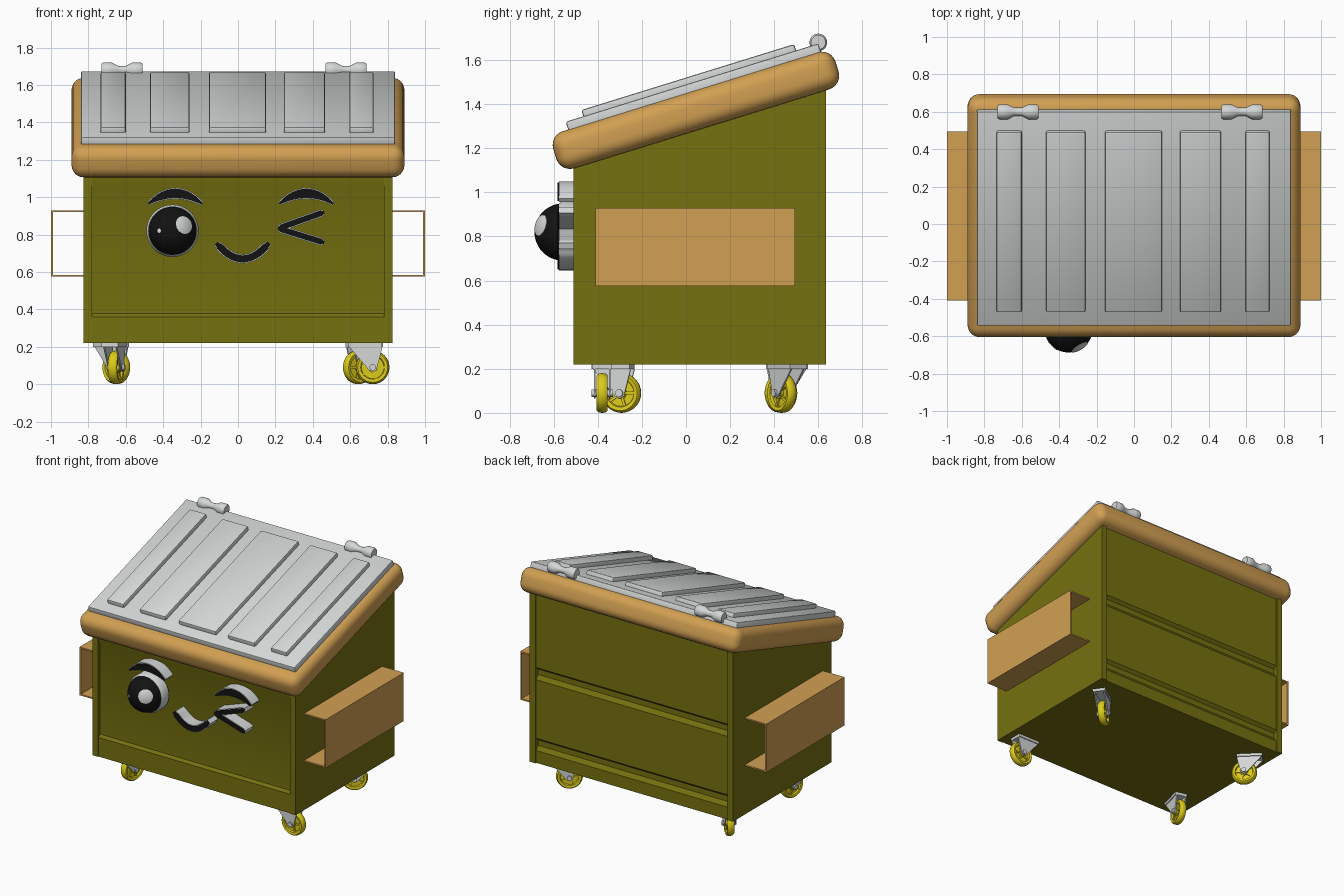
import bpy, bmesh, math
from mathutils import Matrix, Vector

cube = bpy.data.objects.get("Cube")
if cube:
    bpy.data.objects.remove(cube, do_unlink=True)


def material(name, rgb):
    m = bpy.data.materials.new(name)
    m.use_nodes = True
    m.diffuse_color = (*rgb, 1)
    m.node_tree.nodes["Principled BSDF"].inputs["Base Color"].default_value = (*rgb, 1)
    return m


OLIVE = material("olive_paint", (0.18, 0.165, 0.005))
TAN = material("tan_trim", (0.64, 0.35, 0.085))
GREY = material("light_grey", (0.66, 0.68, 0.68))
BLACK = material("black", (0.006, 0.006, 0.006))
YELLOW = material("wheel_yellow", (0.72, 0.6, 0.01))
WHITE = material("white", (0.9, 0.9, 0.9))
T = Matrix.Translation
R = Matrix.Rotation


def finish(name, bm, mat, matrix=Matrix()):
    bmesh.ops.remove_doubles(bm, verts=bm.verts, dist=1e-5)
    bmesh.ops.recalc_face_normals(bm, faces=bm.faces)
    bm.transform(matrix)
    mesh = bpy.data.meshes.new(name)
    bm.to_mesh(mesh)
    bm.free()
    mesh.materials.append(mat)
    ob = bpy.data.objects.new(name, mesh)
    bpy.context.collection.objects.link(ob)
    bpy.ops.object.select_all(action='DESELECT')
    ob.select_set(True)
    bpy.context.view_layer.objects.active = ob
    bpy.ops.object.shade_smooth_by_angle(angle=math.radians(35))
    return ob


def box(name, lo, hi, mat, matrix=Matrix(), bevel=0, segments=2):
    bm = bmesh.new()
    lo, hi = Vector(lo), Vector(hi)
    bmesh.ops.create_cube(bm, size=1)
    bm.transform(T((lo + hi) / 2) @ Matrix.Diagonal((*(hi - lo), 1)))
    if bevel:
        bmesh.ops.bevel(bm, geom=bm.edges[:], offset=bevel, segments=segments,
                        profile=0.5, affect='EDGES')
    return finish(name, bm, mat, matrix)


def prism(name, pts, a, b, mat, axis, matrix=Matrix()):
    """Extrude a 2D outline between a and b along x (pts y,z) or y (pts x,z)."""
    bm = bmesh.new()
    place = (lambda p: (a, p[0], p[1])) if axis == 'x' else (lambda p: (p[0], a, p[1]))
    face = bm.faces.new([bm.verts.new(place(p)) for p in pts])
    ext = bmesh.ops.extrude_face_region(bm, geom=[face])
    move = Vector((b - a, 0, 0)) if axis == 'x' else Vector((0, b - a, 0))
    bmesh.ops.translate(bm, vec=move, verts=[v for v in ext['geom'] if isinstance(v, bmesh.types.BMVert)])
    return finish(name, bm, mat, matrix)


def lathe(name, pts, mat, matrix=Matrix(), n=32):
    """Revolve (radius, height) points about local z."""
    bm = bmesh.new()
    vs = [bm.verts.new((r, 0, h)) for r, h in pts]
    es = [bm.edges.new(e) for e in zip(vs, vs[1:])]
    bmesh.ops.spin(bm, geom=vs + es, cent=(0, 0, 0), axis=(0, 0, 1), angle=math.tau, steps=n)
    return finish(name, bm, mat, matrix)


def ribbon(name, path, width, y0, y1, mat, n=24):
    """Solid stroke following path(t) in the xz plane, t from -1 to 1."""
    bm = bmesh.new()
    rows = []
    for i in range(n + 1):
        t = -math.cos(math.pi * i / n)
        p, d = path(t), path(t + 1e-3) - path(t - 1e-3)
        side = Vector((-d.y, d.x)).normalized() * width(t)
        rows.append([bm.verts.new((q.x, y0, q.y)) for q in (p - side, p + side)])
    faces = [bm.faces.new((a[0], a[1], b[1], b[0])) for a, b in zip(rows, rows[1:])]
    ext = bmesh.ops.extrude_face_region(bm, geom=faces)
    bmesh.ops.translate(bm, vec=(0, y1 - y0, 0),
                        verts=[v for v in ext['geom'] if isinstance(v, bmesh.types.BMVert)])
    return finish(name, bm, mat)


def face_stroke(name, path, width):
    ribbon(name + "_base", path, width, -0.47, -0.576, GREY)
    ribbon(name + "_front", path, lambda t: max(width(t) - 0.005, 0.001), -0.575, -0.582, BLACK)


# Body: ribbed centre section between two plain side walls
core = [(-0.505, 0.22), (-0.505, 0.36), (-0.487, 0.378), (-0.487, 1.03), (-0.505, 1.07),
        (-0.505, 1.2), (0.625, 1.54), (0.625, 0.92), (0.603, 0.9), (0.603, 0.86),
        (0.625, 0.83), (0.625, 0.4), (0.603, 0.38), (0.603, 0.34), (0.625, 0.31), (0.625, 0.22)]
prism("body", core, -0.79, 0.79, OLIVE, 'x')
wall = [(-0.51, 0.22), (-0.51, 1.2), (0.635, 1.55), (0.635, 0.22)]
for side, s in (("left", 1), ("right", -1)):
    prism(side + "_wall", wall, s * 0.78, s * 0.825, OLIVE, 'x')
    # Fork pocket: open-ended thin channel
    x0, x1 = sorted((s * 0.82, s * 1.0))
    for part, z in (("top", 0.92), ("bottom", 0.575)):
        box(f"{side}_pocket_{part}", (x0, -0.41, z), (x1, 0.495, z + 0.01), TAN)
    x0, x1 = sorted((s * 0.99, s * 1.0))
    box(side + "_pocket_outer", (x0, -0.41, 0.585), (x1, 0.495, 0.92), TAN)

# Sloped rim, lid, lid panels and hinges share one tilted frame
tilt = T((0, 0.045, 1.372)) @ R(math.radians(17.2), 4, 'X')
box("rim", (-0.89, -0.67, -0.088), (0.89, 0.67, 0.088), TAN, tilt, 0.065, 6)
box("lid", (-0.84, -0.579, 0.06), (0.84, 0.62, 0.125), GREY, tilt, 0.008)
for i, (a, b) in enumerate([(-0.735, -0.6), (-0.47, -0.26), (-0.155, 0.15), (0.245, 0.465), (0.595, 0.725)]):
    box(f"lid_panel_{i + 1}", (a, -0.496, 0.1), (b, 0.514, 0.155), GREY, tilt, 0.01)
hinge = [(0, -0.11), (0.033, -0.11), (0.04, -0.1), (0.04, -0.055), (0.022, -0.02),
         (0.022, 0.02), (0.04, 0.055), (0.04, 0.1), (0.033, 0.11), (0, 0.11)]
for side, x in (("left", 0.577), ("right", -0.62)):
    lathe(side + "_hinge", hinge, GREY, tilt @ T((x, 0.621, 0.13)) @ R(math.pi / 2, 4, 'Y'), 20)


# Face strokes: brows, winking eye, mouth
def cap(t):
    return 0.024 * min(1, math.sqrt(max(0.12, 1 - t * t)) * 2)


for side, cx in (("left", 0.365), ("right", -0.335)):
    face_stroke(side + "_brow", lambda t, cx=cx: Vector((cx + 0.143 * t, 1.02 - 0.055 * t * t)),
                lambda t: 0.01 + 0.02 * (1 - t * t))
face_stroke("mouth", lambda t: Vector((0.025 + 0.14 * t, 0.67 + 0.085 * t * t)), cap)
for part, z in (("upper", 0.92), ("lower", 0.757)):
    face_stroke("wink_" + part, lambda t, z=z: Vector((0.215, 0.833)).lerp(Vector((0.46, z)), (t + 1) / 2),
                lambda t: cap(t) * 0.85)

# Open eye: grey socket, black ball, two highlight caps on the ball
eye = Vector((-0.35, -0.557, 0.82))
lathe("eye_socket", [(0, 0), (0.14, 0), (0.14, 0.06), (0.13, 0.075), (0, 0.075)], GREY,
      T((eye.x, -0.5, eye.z)) @ R(math.pi / 2, 4, 'X'), 40)
bm = bmesh.new()
bmesh.ops.create_uvsphere(bm, u_segments=40, v_segments=24, radius=0.13)
finish("eye_ball", bm, BLACK, T(eye))
for name, d, size, mat in (("large", (0.065, -0.11, 0.033), 0.38, GREY),
                           ("small", (-0.07, -0.11, 0), 0.09, WHITE)):
    arc = [(0.133 * math.sin(size * k / 5), 0.133 * math.cos(size * k / 5)) for k in range(6)]
    edge = 0.12 / 0.133
    arc.append((arc[-1][0] * edge, arc[-1][1] * edge))
    turn = Vector(d).to_track_quat('Z', 'Y').to_matrix().to_4x4()
    lathe(f"eye_highlight_{name}", arc, mat, T(eye) @ turn, 24)

# Swivel casters, each turned its own way
tyre = [(0, -0.01), (0.06, -0.01), (0.064, -0.022), (0.08, -0.025), (0.088, -0.016), (0.09, 0),
        (0.088, 0.016), (0.08, 0.025), (0.064, 0.022), (0.06, 0.01), (0, 0.01)]
fork = [(-0.06, 0.205), (0.12, 0.205), (0.12, 0.19), (0.09, 0.075), (0.07, 0.066), (0.05, 0.075)]


def rod(name, r, h, mat, matrix):
    lathe(name, [(0, -h), (r, -h), (r, h), (0, h)], mat, matrix, 20)


casters = {"front_left": (0.65, -0.38, 0), "front_right": (-0.67, -0.36, 75),
           "back_left": (0.70, 0.475, 215), "back_right": (-0.70, 0.48, -45)}
for name, (x, y, angle) in casters.items():
    frame = T((x, y, 0)) @ R(math.radians(angle), 4, 'Z')
    axle = frame @ T((0.07, 0, 0.09)) @ R(math.pi / 2, 4, 'X')
    box(name + "_mount", (-0.06, -0.045, 0.2), (0.12, 0.045, 0.222), GREY, frame)
    for k, s in enumerate((-1, 1)):
        prism(f"{name}_fork_{k + 1}", fork, s * 0.03, s * 0.038, GREY, 'y', frame)
    lathe(name + "_wheel", tyre, YELLOW, axle)
    rod(name + "_hub", 0.027, 0.024, YELLOW, axle)
    rod(name + "_bolt", 0.017, 0.048, GREY, axle)
    for k in range(5):
        box(f"{name}_spoke_{k + 1}", (0.02, -0.006, -0.018), (0.064, 0.006, 0.018), YELLOW,
            axle @ R(math.tau * k / 5, 4, 'Z'))
